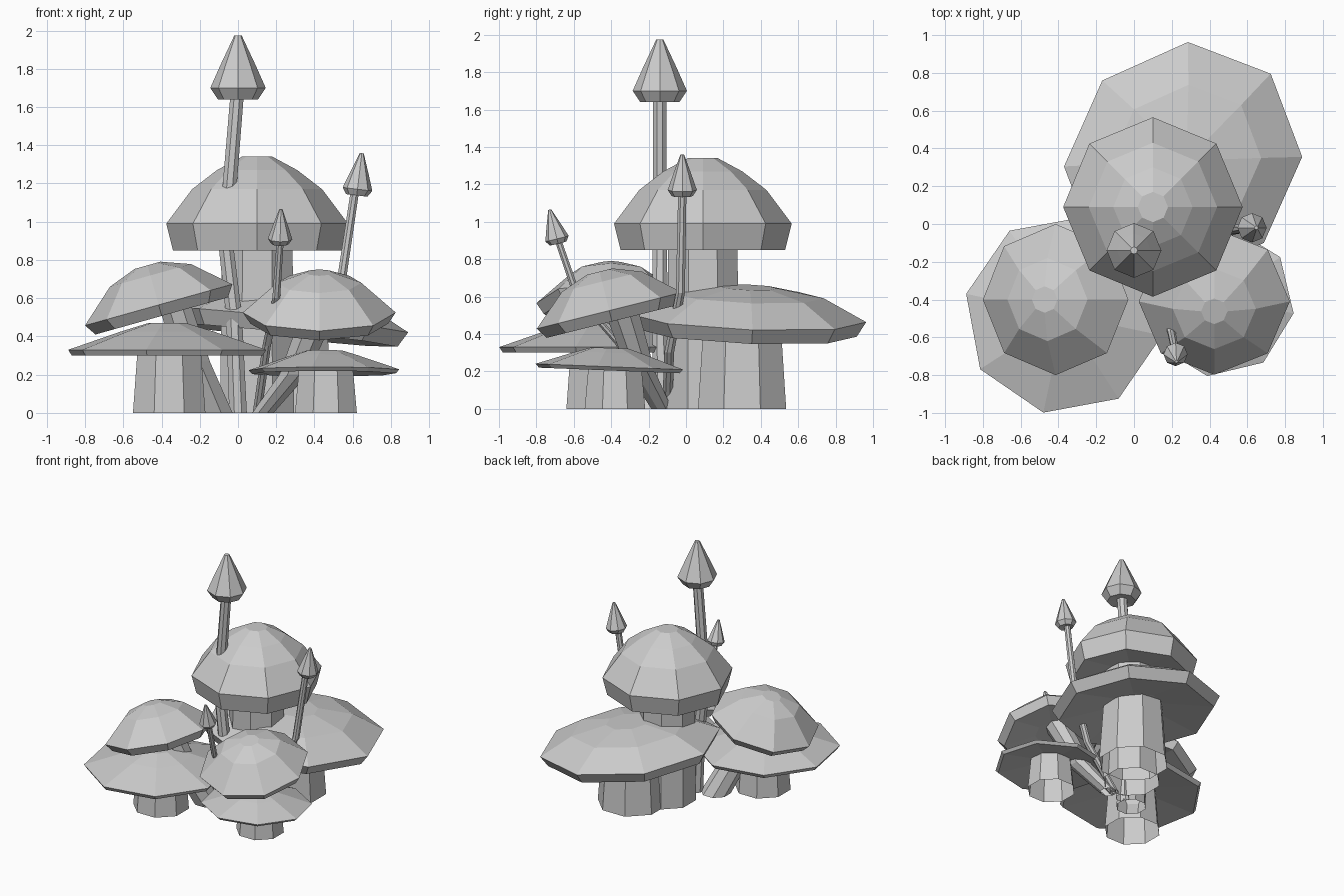
import bpy, bmesh, math
from mathutils import Vector

cube = bpy.data.objects.get("Cube")
if cube:
    bpy.data.objects.remove(cube, do_unlink=True)

SIDES = 8
COLOUR = (0.6, 0.6, 0.6, 1.0)
grey = bpy.data.materials.new("light_grey")
grey.use_nodes = True
grey.diffuse_color = COLOUR
grey.node_tree.nodes["Principled BSDF"].inputs["Base Color"].default_value = COLOUR


def loft(name, rings, closed):
    """Join a stack of point rings into a flat-shaded tube or closed solid."""
    bm = bmesh.new()
    loops = [[bm.verts.new(p) for p in ring] for ring in rings]
    for low, high in zip(loops, loops[1:]):
        for i in range(len(low)):
            j = (i + 1) % len(low)
            bm.faces.new((low[i], low[j], high[j], high[i]))
    if closed:
        bm.faces.new(loops[0][::-1])
        bm.faces.new(loops[-1])
    bmesh.ops.recalc_face_normals(bm, faces=bm.faces)
    mesh = bpy.data.meshes.new(name)
    bm.to_mesh(mesh)
    bm.free()
    mesh.materials.append(grey)
    obj = bpy.data.objects.new(name, mesh)
    bpy.context.collection.objects.link(obj)
    return obj


def circle(radius, z, turn=0.0):
    angles = [turn + math.tau * i / SIDES for i in range(SIDES)]
    return [Vector((radius * math.cos(a), radius * math.sin(a), z)) for a in angles]


def cap(name, centre, profile, lean=(0, 0), turn=0, narrow=0):
    """Faceted cap with a shallow hollow below; centre is the middle of its rim.
    Lean tips its axis, narrow squeezes it across the diagonal."""
    r, z = profile[0]
    profile = [(r * 0.35, z + r * 0.1)] + profile
    obj = loft(name, [circle(r, z, math.radians(turn)) for r, z in profile], True)
    spin = Vector((0, 0, 1)).rotation_difference(Vector((lean[0], lean[1], 1)))
    across = Vector((-1, 1, 0)).normalized()
    for v in obj.data.vertices:
        p = v.co - across * (narrow * v.co.dot(across))
        v.co = spin @ p + Vector(centre)


def stem(name, path, radii):
    """Open hollow stalk whose level rings follow a path."""
    loft(name, [[Vector(p) + v for v in circle(r, 0, math.pi / SIDES)]
                for p, r in zip(path, radii)], False)


# Tall central mushroom
cap("central_cap", (0.1, 0.09, 0.99),
    [(0.44, -0.14), (0.475, 0), (0.34, 0.18), (0.21, 0.28), (0.08, 0.35)])
stem("central_stem", [(0.1, 0.09, 0), (0.1, 0.09, 0.93)], [0.21, 0.2])

# Wide rear mushroom
cap("wide_rear_cap", (0.26, 0.33, 0.485),
    [(0.61, -0.08), (0.66, 0), (0.42, 0.12), (0.16, 0.165)], (0.1, 0.03), narrow=0.08)
stem("rear_stem", [(0.26, 0.3, 0), (0.26, 0.3, 0.5)], [0.255, 0.22])

# Skirt caps on the two front mushrooms
cap("right_skirt_cap", (-0.37, -0.48, 0.33),
    [(0.51, -0.03), (0.53, 0), (0.25, 0.095), (0.1, 0.14)], turn=-12)
stem("right_stem", [(-0.36, -0.45, 0), (-0.36, -0.45, 0.38)], [0.205, 0.175])
cap("left_skirt_cap", (0.45, -0.41, 0.225),
    [(0.38, -0.02), (0.4, 0), (0.18, 0.075), (0.1, 0.1)], (0, 0.04), -9)
stem("left_stem", [(0.46, -0.38, 0), (0.46, -0.38, 0.26)], [0.175, 0.15])

# Upper domed caps with slanting stalks from the shared root
dome = [(0.36, -0.06), (0.4, 0), (0.22, 0.16), (0.07, 0.215)]
cap("right_dome_cap", (-0.415, -0.4, 0.565), dome, (-0.28, 0))
stem("right_slanted_stem", [(-0.13, -0.19, 0), (-0.24, -0.3, 0.27), (-0.34, -0.38, 0.6)],
     [0.11, 0.1, 0.09])
cap("left_dome_cap", (0.425, -0.41, 0.525), dome, (0, -0.25))
stem("left_slanted_stem", [(0.13, -0.13, 0), (0.29, -0.24, 0.2), (0.43, -0.35, 0.54)],
     [0.06, 0.08, 0.1])


# Slender mushrooms: pointed caps on thin bent stalks
def pointed(size, height):
    return [(size * 0.72, -size * 0.42), (size, 0),
            (size * 0.62, height * 0.45), (size * 0.13, height)]


cap("tall_pointed_cap", (0, -0.14, 1.7), pointed(0.145, 0.275))
stem("tall_thin_stem",
     [(0, -0.13, 0), (-0.02, -0.14, 0.5), (-0.06, -0.14, 0.85),
      (-0.045, -0.14, 1.17), (-0.005, -0.14, 1.66)],
     [0.05, 0.045, 0.042, 0.04, 0.038])

cap("side_pointed_cap", (0.625, -0.02, 1.17), pointed(0.078, 0.19), (0.12, 0))
stem("side_thin_stem",
     [(0.1, -0.1, 0), (0.36, -0.09, 0.3), (0.53, -0.03, 0.62), (0.61, -0.02, 1.15)],
     [0.03, 0.028, 0.026, 0.024])

cap("front_pointed_cap", (0.22, -0.69, 0.91), pointed(0.064, 0.16), (0.03, -0.25))
stem("front_thin_stem",
     [(0.1, -0.12, 0), (0.15, -0.36, 0.35), (0.2, -0.58, 0.6), (0.22, -0.68, 0.89)],
     [0.025, 0.024, 0.022, 0.02])
